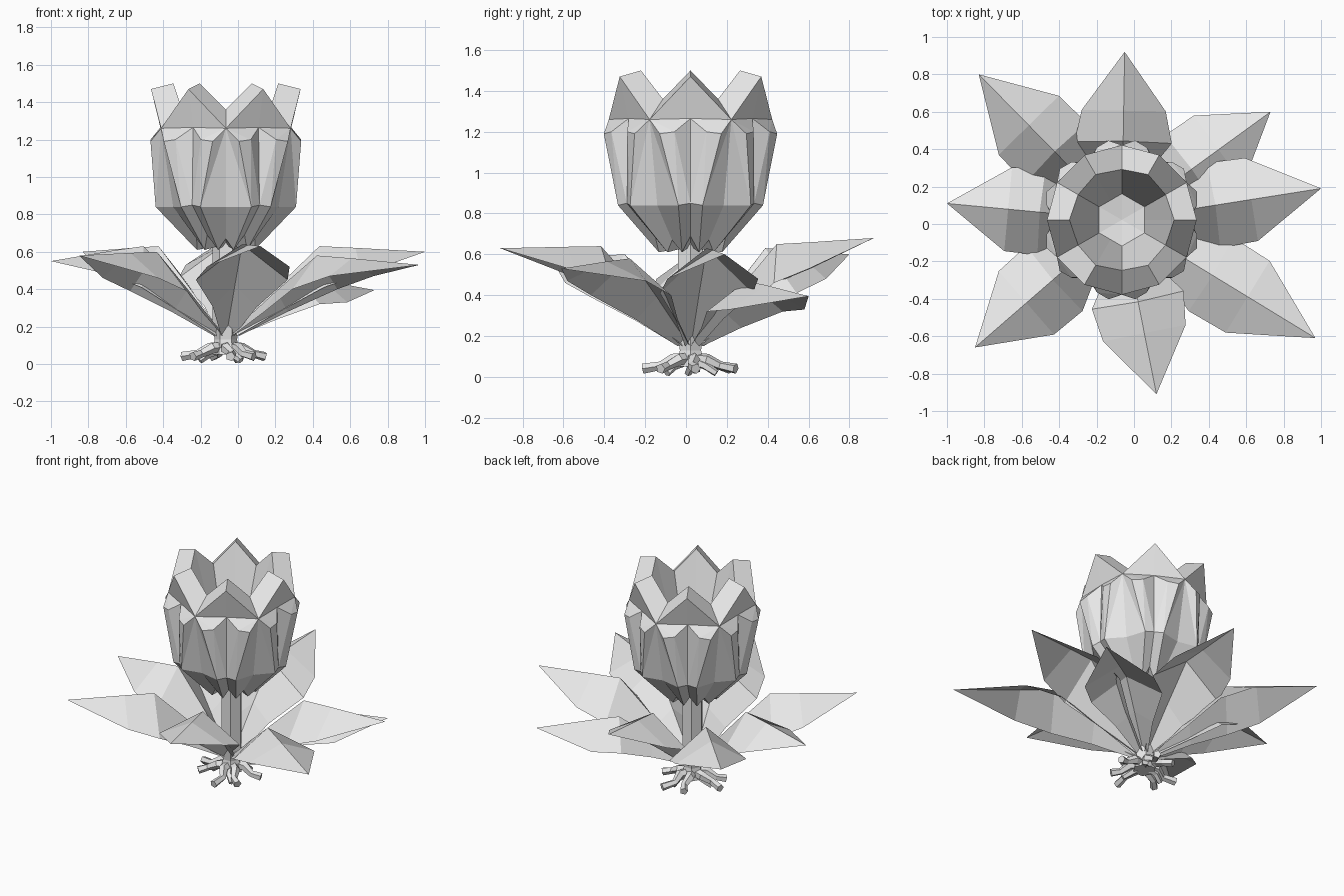
import bpy, bmesh, math
from mathutils import Vector

if "Cube" in bpy.data.objects:
    bpy.data.objects.remove(bpy.data.objects["Cube"], do_unlink=True)

CENTER = Vector((-0.065, 0.022, 0))

grey = bpy.data.materials.new("light_grey")
grey.use_nodes = True
grey.diffuse_color = (0.8, 0.8, 0.8, 1)
grey.node_tree.nodes["Principled BSDF"].inputs["Base Color"].default_value = (0.8, 0.8, 0.8, 1)


def finish(name, bm):
    """Turn a bmesh into a flat shaded object standing on the plant axis."""
    bmesh.ops.remove_doubles(bm, verts=bm.verts, dist=0.0005)
    bmesh.ops.recalc_face_normals(bm, faces=bm.faces)
    mesh = bpy.data.meshes.new(name)
    bm.to_mesh(mesh)
    bm.free()
    mesh.materials.append(grey)
    obj = bpy.data.objects.new(name, mesh)
    obj.location = CENTER
    bpy.context.collection.objects.link(obj)


def polar(angle, radius, z):
    a = math.radians(angle)
    return Vector((radius * math.cos(a), radius * math.sin(a), z))


def tube(bm, path, radii, sides):
    """Low-poly tube along a path of points, capped at both ends."""
    rings = []
    for i, p in enumerate(path):
        d = path[min(i + 1, len(path) - 1)] - path[max(i - 1, 0)]
        rot = d.to_track_quat('Z', 'Y')
        rings.append([bm.verts.new(p + rot @ polar(360 * k / sides, radii[i], 0))
                      for k in range(sides)])
    for a, b in zip(rings, rings[1:]):
        for k in range(sides):
            n = (k + 1) % sides
            bm.faces.new((a[k], a[n], b[n], b[k]))
    bm.faces.new(rings[0][::-1])
    bm.faces.new(rings[-1])


# Bud: half of one petal sector, mirrored and repeated six times
petal = {
    "tip": (0, 0.40, 1.47), "tip_in": (0, 0.28, 1.50),
    "notch": (30, 0.40, 1.26), "notch_in": (30, 0.27, 1.36),
    "floor_mid": (0, 0.121, 0.95), "floor": (30, 0.14, 0.95), "floor_center": (0, 0, 0.93),
    "waist": (0, 0.35, 1.265), "shoulder": (11, 0.41, 1.20), "corner": (20.5, 0.43, 1.19),
    "side": (9, 0.38, 0.84), "valley": (30, 0.325, 0.84), "groove": (0, 0.36, 0.85),
    "foot_side": (15, 0.16, 0.61), "foot": (30, 0.18, 0.67),
    "groove_low": (0, 0.20, 0.69), "base": (0, 0, 0.64),
}
panels = [
    "waist notch tip", "tip notch notch_in tip_in",
    "tip_in notch_in floor floor_mid", "floor_mid floor floor_center",
    "waist shoulder notch", "notch shoulder corner", "shoulder corner side",
    "notch corner side", "notch side valley",
    "waist shoulder groove", "shoulder side groove",
    "valley side foot_side foot", "groove side foot_side groove_low",
    "groove_low foot_side base", "foot_side foot base",
]
bm = bmesh.new()
for k in range(6):
    for mirror in (1, -1):
        for panel in panels:
            pts = []
            for key in panel.split():
                a, r, z = petal[key]
                pts.append(bm.verts.new(polar(60 * k + mirror * a, r, z)))
            bm.faces.new(pts)
finish("flower_bud", bm)

# Stem, widening slightly at the root crown
bm = bmesh.new()
tube(bm, [Vector((0, 0, z)) for z in (0.05, 0.13, 0.20, 0.66)], [0.075, 0.06, 0.07, 0.07], 6)
finish("stem", bm)


# Leaves: ridged sheets that rise from the stem and flatten toward the tip
def leaf(name, x, y, tip_z, ridge_z=0.63, edge_z=0.41, spread=0.23, lift=0.07):
    tip = Vector((x, y, 0)) - CENTER
    length = tip.length
    along = tip.normalized()
    across = Vector((-along.y, along.x, 0))
    bm = bmesh.new()

    def at(t, width, z):
        return bm.verts.new(along * t * length + across * width + Vector((0, 0, z)))

    spine = [at(0.05, 0, 0.19), at(0.26, 0, ridge_z * 0.5 + 0.1),
             at(0.47, 0, ridge_z), at(0.65, 0, ridge_z * 0.7 + tip_z * 0.3)]
    end = at(1, 0, tip_z)
    for s in (1, -1):
        edge = [at(0.05, s * 0.035, 0.15), at(0.26, s * 0.12, edge_z * 0.5 + 0.08),
                at(0.46, s * spread, edge_z), at(0.65, s * 0.225, edge_z + lift)]
        for i in range(3):
            bm.faces.new((spine[i], edge[i], edge[i + 1], spine[i + 1]))
        bm.faces.new((spine[3], edge[3], end))
    finish(name, bm)


leaf("back_leaf", -0.05, 0.92, 0.68, 0.65, 0.46, 0.26)
leaf("back_left_leaf", 0.73, 0.60, 0.395, 0.47, 0.32, 0.23, 0.01)
leaf("left_leaf", 1.00, 0.19, 0.60)
leaf("front_left_leaf", 0.97, -0.61, 0.53, 0.58, 0.40)
leaf("front_leaf", 0.12, -0.91, 0.63, 0.64, 0.45, 0.25)
leaf("front_right_leaf", -0.85, -0.66, 0.58, 0.60, 0.39)
leaf("right_leaf", -1.00, 0.11, 0.55)
leaf("back_right_leaf", -0.83, 0.80, 0.60)

# Roots: short crooked twigs spreading over the ground
bm = bmesh.new()
for k in range(7):
    a = 360 / 7 * k + 12
    bend = 14 if k % 2 else -10
    reach = 0.235 if k % 2 else 0.21
    path = [polar(a, 0.03, 0.09), polar(a, 0.09, 0.085),
            polar(a + bend, 0.15, 0.055), polar(a + bend / 2, reach, 0.04)]
    tube(bm, path, [0.03, 0.03, 0.022, 0.026], 5)
for k in range(3):
    a = 120 * k + 55
    tube(bm, [polar(a, 0.02, 0.08), polar(a, 0.09, 0.055), polar(a + 10, 0.14, 0.018)],
         [0.025, 0.022, 0.018], 5)
finish("roots", bm)
